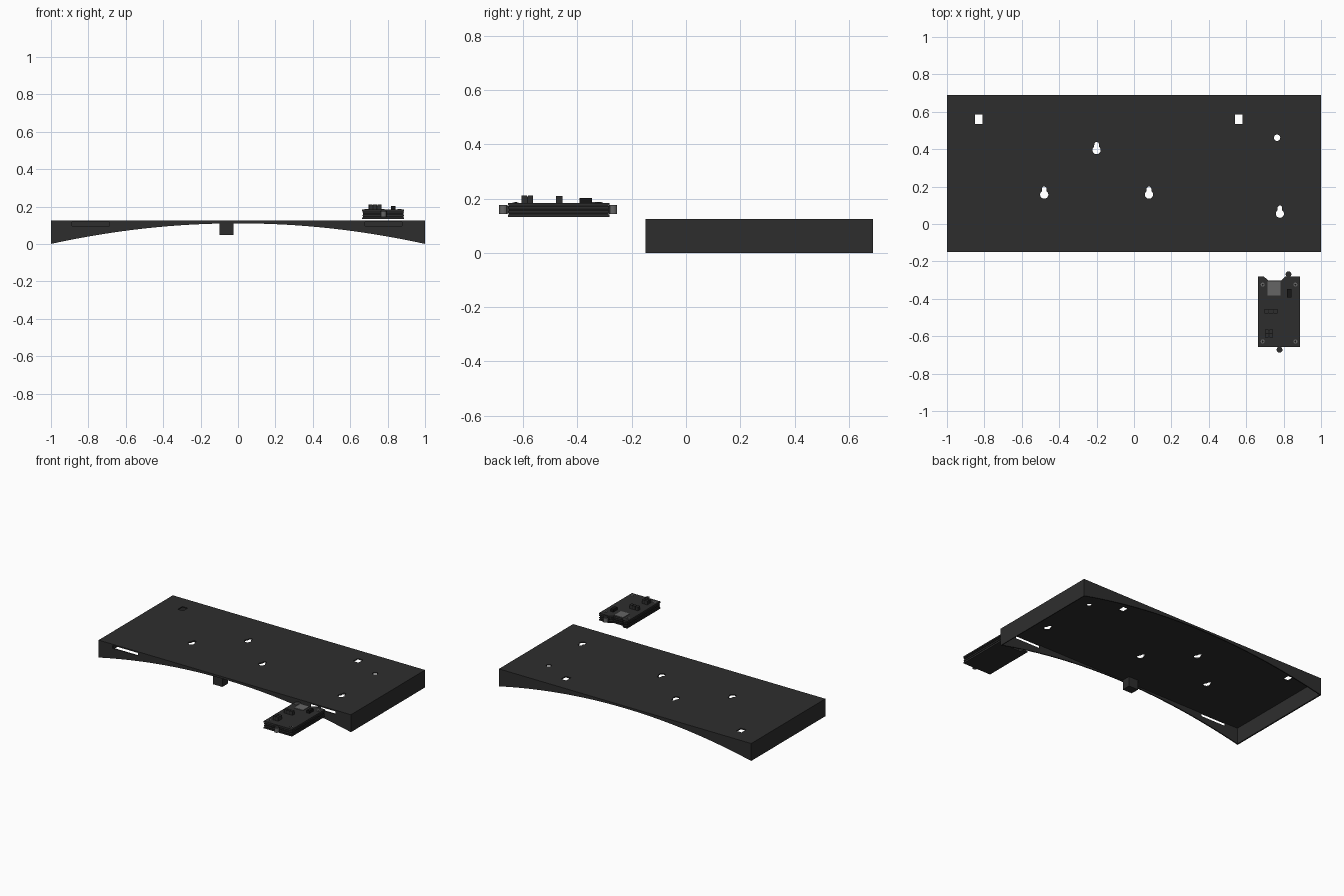
import bpy, bmesh, math

if "Cube" in bpy.data.objects:
    bpy.data.objects.remove(bpy.data.objects["Cube"])


def material(name, v):
    m = bpy.data.materials.new(name)
    m.use_nodes = True
    m.diffuse_color = (v, v, v, 1)
    m.node_tree.nodes["Principled BSDF"].inputs["Base Color"].default_value = (v, v, v, 1)
    return m


CHARCOAL = material("charcoal", 0.027)
BLACK = material("black", 0.008)
GREY = material("mid grey", 0.13)


def prism(name, pts, lo, hi, mat, axis="z"):
    """Extrude a closed 2D outline along z, or along y for an xz outline."""
    bm = bmesh.new()
    place = (lambda p, h: (p[0], p[1], h)) if axis == "z" else (lambda p, h: (p[0], h, p[1]))
    face = bm.faces.new([bm.verts.new(place(p, lo)) for p in pts])
    new = bmesh.ops.extrude_face_region(bm, geom=[face])["geom"]
    shift = (0, 0, hi - lo) if axis == "z" else (0, hi - lo, 0)
    bmesh.ops.translate(bm, vec=shift, verts=[g for g in new if isinstance(g, bmesh.types.BMVert)])
    bmesh.ops.recalc_face_normals(bm, faces=bm.faces)
    mesh = bpy.data.meshes.new(name)
    bm.to_mesh(mesh)
    bm.free()
    mesh.materials.append(mat)
    ob = bpy.data.objects.new(name, mesh)
    bpy.context.collection.objects.link(ob)
    return ob


def box(name, x0, x1, y0, y1, z0, z1, mat):
    return prism(name, [(x0, y0), (x1, y0), (x1, y1), (x0, y1)], z0, z1, mat)


def arc(cx, cy, r, a0, a1, n):
    angles = [math.radians(a0 + (a1 - a0) * i / n) for i in range(n + 1)]
    return [(cx + r * math.cos(a), cy + r * math.sin(a)) for a in angles]


def disc(name, x, y, r, z0, z1, mat, n=20):
    return prism(name, arc(x, y, r, 0, 360, n)[:-1], z0, z1, mat)


def cut(ob, cutter):
    cutter.hide_render = True
    mod = ob.modifiers.new("cut", "BOOLEAN")
    mod.operation, mod.solver, mod.object = "DIFFERENCE", "EXACT", cutter
    bpy.context.view_layer.objects.active = ob
    bpy.ops.object.modifier_apply(modifier=mod.name)
    bpy.data.objects.remove(cutter)


# Tray: arched profile, hollowed from below
TOP, UNDER = 0.125, 0.117
N = 48
arch = [(-1 + 2 * i / N, 0.11 * (1 - (-1 + 2 * i / N) ** 2)) for i in range(N + 1)]
tray = prism("tray", arch + [(1, TOP), (-1, TOP)], -0.15, 0.69, CHARCOAL, "y")
cut(tray, box("hollow", -0.992, 0.992, -0.142, 0.682, -0.5, UNDER, CHARCOAL))

# Keyhole hangers, square openings and round hole in the top plate
for x, y in [(-0.48, 0.157), (0.08, 0.157), (-0.2, 0.395), (0.78, 0.055)]:
    outline = arc(x, y, 0.022, 125, 415, 18) + arc(x, y + 0.031, 0.0125, 0, 180, 8)
    cut(tray, prism("keyhole", outline, 0.08, 0.2, CHARCOAL))
for x in (-0.83, 0.56):
    cut(tray, box("square_hole", x - 0.021, x + 0.021, 0.534, 0.586, 0.08, 0.2, CHARCOAL))
cut(tray, disc("round_hole", 0.765, 0.461, 0.017, 0.08, 0.2, CHARCOAL))

# Slots in the front wall
for x in (-0.788, 0.778):
    cut(tray, box("slot", x - 0.1, x + 0.1, -0.2, -0.1, 0.096, 0.1165, CHARCOAL))

# Block hanging behind the front wall
box("hanging_block", -0.1, -0.025, -0.142, -0.08, 0.047, 0.12, CHARCOAL)

# Module casing: notched outline in alternating layers
X0, X1, Y0, Y1 = 0.664, 0.888, -0.657, -0.282


def casing(inset):
    x0, x1, y0, y1 = X0 + inset, X1 - inset, Y0 + inset, Y1 - inset
    return [(x0, y0), (x1, y0), (x1, y1), (0.808, y1), (0.787, y1 - 0.02),
            (0.717, y1 - 0.02), (0.696, y1), (x0, y1)]


layers = [("casing_base", 0.132, 0.141, 0, CHARCOAL), ("lower_groove", 0.141, 0.148, 0.004, BLACK),
          ("casing_rib", 0.148, 0.154, 0.001, CHARCOAL), ("middle_groove", 0.154, 0.164, 0.004, BLACK),
          ("upper_rib", 0.164, 0.169, 0.001, CHARCOAL), ("upper_groove", 0.169, 0.174, 0.004, BLACK),
          ("casing_lid", 0.174, 0.184, 0, CHARCOAL)]
for name, z0, z1, inset, mat in layers:
    prism(name, casing(inset), z0, z1, mat)

# Mounting ears with dark caps
for name, x, y, root in [("back_ear", 0.826, -0.269, -0.29), ("front_ear", 0.778, -0.673, -0.65)]:
    disc(name, x, y, 0.0155, 0.143, 0.174, GREY)
    disc(name + "_cap", x, y, 0.0155, 0.174, 0.177, CHARCOAL)
    box(name + "_neck", x - 0.01, x + 0.01, min(y, root), max(y, root), 0.145, 0.173, CHARCOAL)

# Corner screws
for x in (0.688, 0.863):
    for y in (-0.324, -0.628):
        disc("screw", x, y, 0.011, 0.18, 0.186, GREY, 12)
        disc("screw_recess", x, y, 0.005, 0.186, 0.187, BLACK, 6)

# Window plate and controls on the lid
box("window", 0.714, 0.783, -0.382, -0.307, 0.18, 0.188, GREY)
box("side_switch", 0.819, 0.842, -0.393, -0.347, 0.18, 0.203, BLACK)
for i in range(3):
    x = 0.699 + i * 0.024
    box("connector_block", x, x + 0.02, -0.479, -0.455, 0.18, 0.21, CHARCOAL)
box("connector_core", 0.701, 0.765, -0.476, -0.458, 0.18, 0.206, BLACK)
box("button_core", 0.703, 0.741, -0.604, -0.566, 0.18, 0.208, BLACK)
for x in (0.701, 0.724):
    for y in (-0.606, -0.583):
        box("button", x, x + 0.019, y, y + 0.019, 0.18, 0.212, CHARCOAL)
